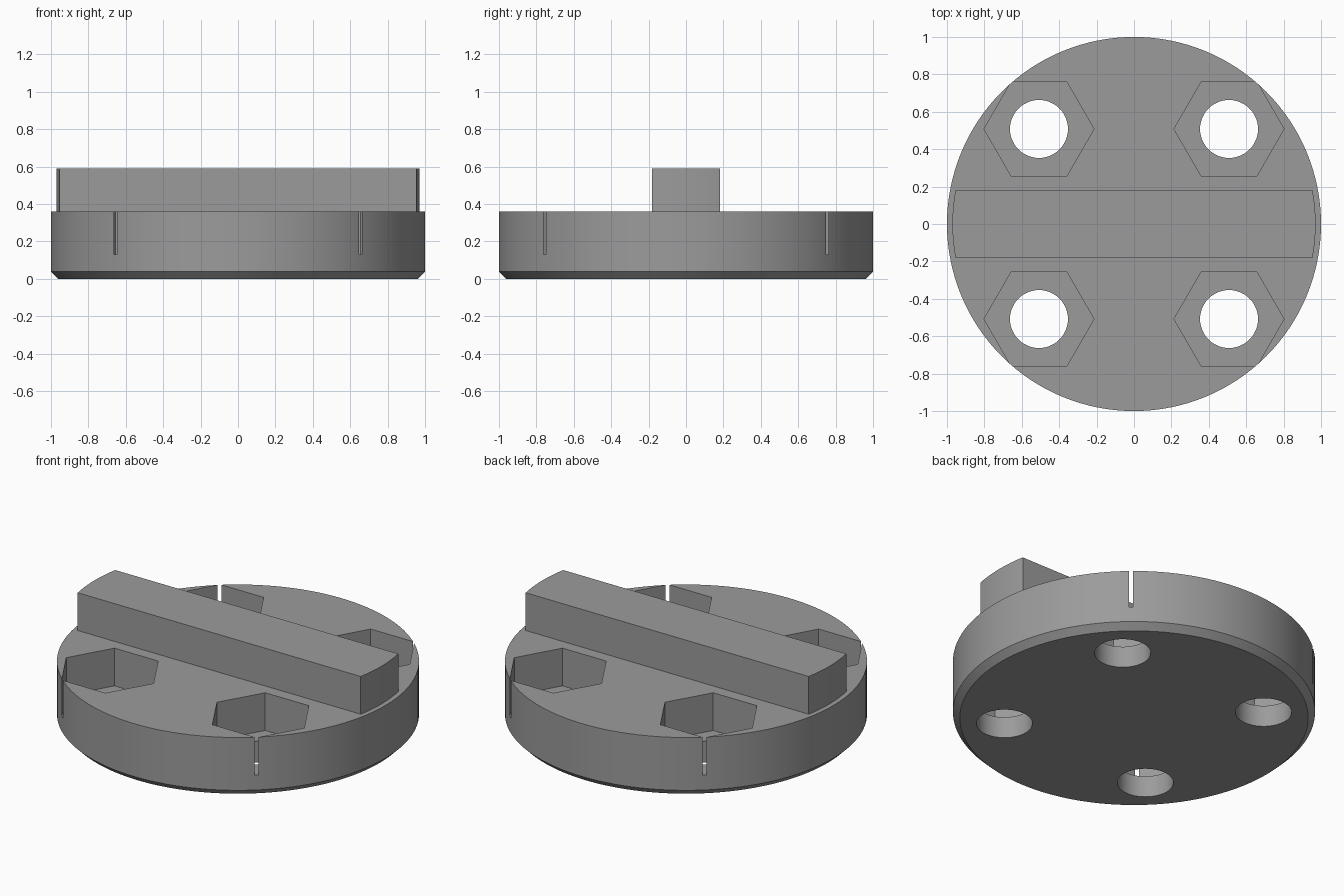
import bpy
import math

if "Cube" in bpy.data.objects:
    bpy.data.objects.remove(bpy.data.objects["Cube"], do_unlink=True)

BASE_TOP = 0.36      # top of the round base
POCKET_FLOOR = 0.13  # floor of the nut pockets
BAR_TOP = 0.59
OFFSET = 0.508       # bolt centres in x and y

grey = bpy.data.materials.new("plain grey")
grey.use_nodes = True
colour = (0.33, 0.33, 0.33, 1)
grey.diffuse_color = colour
grey.node_tree.nodes["Principled BSDF"].inputs["Base Color"].default_value = colour


def prism(name, radius, bottom, top, sides, x=0, y=0, bottom_radius=None):
    """Upright prism or cone with its first corner on +x."""
    bottom_radius = bottom_radius or radius
    turn = [2 * math.pi * i / sides for i in range(sides)]
    verts = [(x + r * math.cos(a), y + r * math.sin(a), z)
             for r, z in ((bottom_radius, bottom), (radius, top)) for a in turn]
    faces = [(i, (i + 1) % sides, sides + (i + 1) % sides, sides + i) for i in range(sides)]
    faces += [tuple(reversed(range(sides))), tuple(range(sides, 2 * sides))]
    mesh = bpy.data.meshes.new(name)
    mesh.from_pydata(verts, [], faces)
    mesh.materials.append(grey)
    obj = bpy.data.objects.new(name, mesh)
    bpy.context.collection.objects.link(obj)
    return obj


def select(obj):
    bpy.ops.object.select_all(action="DESELECT")
    obj.select_set(True)
    bpy.context.view_layer.objects.active = obj


def combine(obj, tool, operation):
    """Apply a boolean and discard the tool."""
    mod = obj.modifiers.new("boolean", "BOOLEAN")
    mod.operation = operation
    mod.solver = "EXACT"
    mod.object = tool
    select(obj)
    bpy.ops.object.modifier_apply(modifier=mod.name)
    bpy.data.objects.remove(tool, do_unlink=True)


def finish(obj):
    select(obj)
    bpy.ops.object.shade_smooth_by_angle(angle=math.radians(30))


# Round base with a chamfered lower rim
base = prism("round_base", 1, 0, BASE_TOP, 128)
mod = base.modifiers.new("chamfer", "BEVEL")
mod.width = 0.038
mod.limit_method = "WEIGHT"
weights = base.data.attributes.new("bevel_weight_edge", "FLOAT", "EDGE")
for edge in base.data.edges:
    if all(base.data.vertices[v].co.z < 0.01 for v in edge.vertices):
        weights.data[edge.index].value = 1
select(base)
bpy.ops.object.modifier_apply(modifier=mod.name)

# Hexagonal nut pockets, which break through the rim in thin slits, and bolt holes
for sx in (-1, 1):
    for sy in (-1, 1):
        x, y = sx * OFFSET, sy * OFFSET
        combine(base, prism("pocket_cutter", 0.294, POCKET_FLOOR, 0.5, 6, x, y), "DIFFERENCE")
        combine(base, prism("hole_cutter", 0.155, -0.1, 0.5, 48, x, y), "DIFFERENCE")
finish(base)

# Raised bar with rounded ends
bar = prism("raised_bar", 0.971, BASE_TOP - 0.01, BAR_TOP, 128)
bpy.ops.mesh.primitive_cube_add(size=1, location=(0, 0, 0.5))
block = bpy.context.object
block.name = "bar_trim"
block.scale = (3, 0.362, 2)
combine(bar, block, "INTERSECT")
finish(bar)
